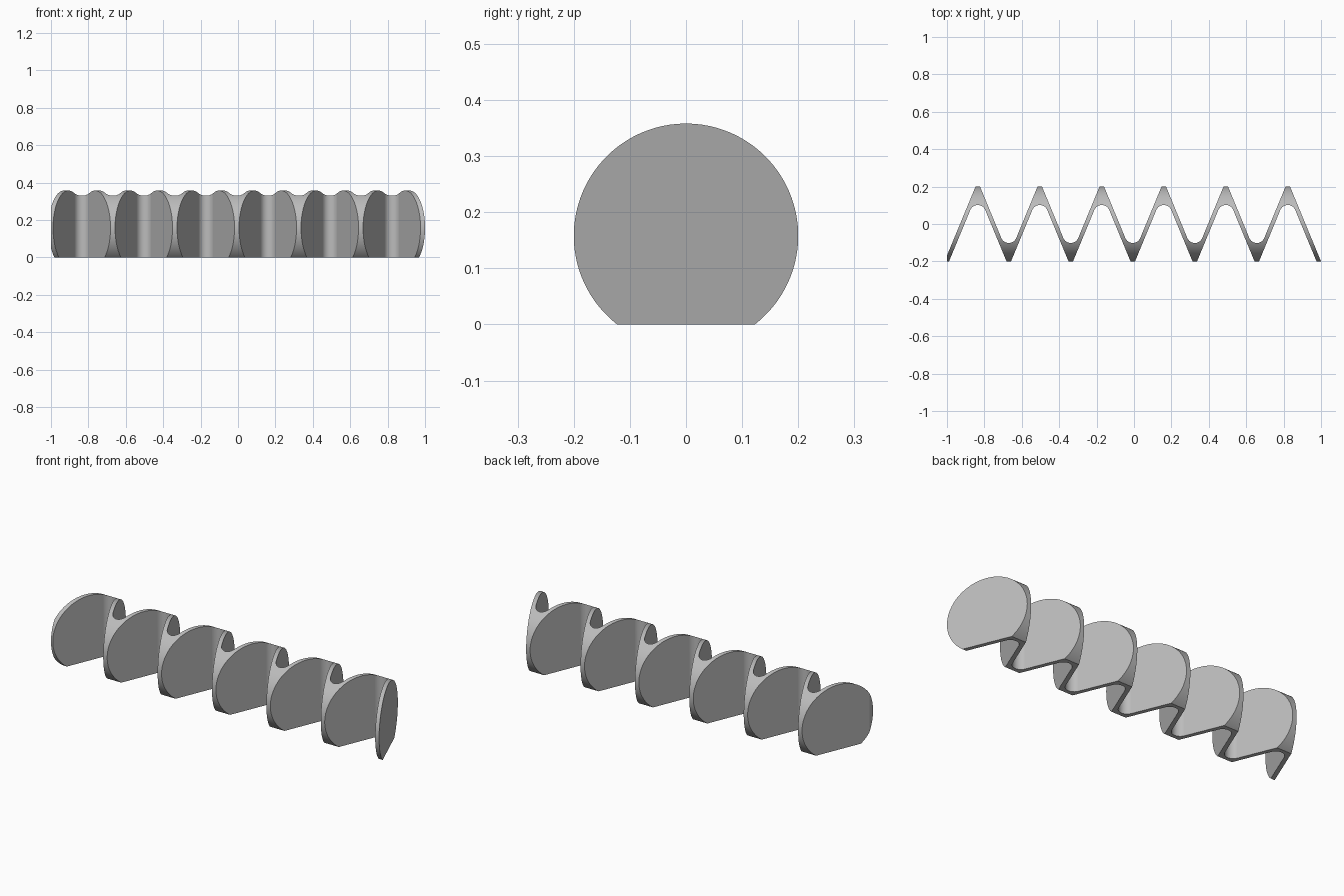
import bpy, bmesh, math
from mathutils import Matrix

cube = bpy.data.objects.get("Cube")
if cube:
    bpy.data.objects.remove(cube, do_unlink=True)

R, AXIS_Z = 0.2, 0.158          # round envelope
STEP, TIP = 0.16575, 0.012      # half pitch, half width of the flat tips
LAST = 0.988                    # x of the last front tip
FOLDS = 12
FILLET = 0.043
HALF = math.atan2(STEP, 2 * R)  # half angle of each fold

grey = bpy.data.materials.new("plain grey")
grey.use_nodes = True
color = (0.5, 0.5, 0.5, 1)
grey.diffuse_color = color
grey.node_tree.nodes["Principled BSDF"].inputs["Base Color"].default_value = color


def add_object(name, bm):
    bmesh.ops.recalc_face_normals(bm, faces=bm.faces)
    mesh = bpy.data.meshes.new(name)
    bm.to_mesh(mesh)
    bm.free()
    mesh.materials.append(grey)
    obj = bpy.data.objects.new(name, mesh)
    bpy.context.collection.objects.link(obj)
    return obj


def chain(side):
    """One edge of the zigzag: flat tips on its own side, round pockets on the other."""
    pts = []
    for i in range(FOLDS + 1):
        x = LAST - (FOLDS - i) * STEP
        tip_side = 1 if i % 2 else -1
        if tip_side == side or i in (0, FOLDS):
            # the end folds are cut short to a single leg
            if tip_side == side:
                pts += [(x - TIP, side * R), (x + TIP, side * R)]
            else:
                pts.append((x + (-TIP if i == 0 else TIP), tip_side * R))
        else:
            apex = R - TIP / math.tan(HALF)
            centre = apex - FILLET / math.sin(HALF)
            span = math.pi / 2 - HALF
            for k in range(13):
                a = -span + 2 * span * k / 12
                pts.append((x + FILLET * math.sin(a),
                            tip_side * (centre + FILLET * math.cos(a))))
    return pts


# Folded band: zigzag outline pulled straight up
back = chain(1)
front = chain(-1)
bm = bmesh.new()
outline = [bm.verts.new((x, y, 0)) for x, y in back + front[::-1]]
bmesh.ops.remove_doubles(bm, verts=outline, dist=1e-5)
face = bm.faces.new([v for v in outline if v.is_valid])
top = bmesh.ops.extrude_face_region(bm, geom=[face])["geom"]
bmesh.ops.translate(bm, vec=(0, 0, 0.5),
                    verts=[g for g in top if isinstance(g, bmesh.types.BMVert)])
band = add_object("zigzag_spring_band", bm)

# Round envelope along the length
bm = bmesh.new()
bmesh.ops.create_cone(bm, cap_ends=True, segments=128, radius1=R, radius2=R, depth=2,
                      matrix=Matrix.Translation((0, 0, AXIS_Z)) @ Matrix.Rotation(math.pi / 2, 4, 'Y'))
envelope = add_object("round_envelope", bm)
envelope.hide_render = True

# Trim the band to the envelope
trim = band.modifiers.new("trim", 'BOOLEAN')
trim.operation = 'INTERSECT'
trim.solver = 'EXACT'
trim.object = envelope
bpy.ops.object.select_all(action='DESELECT')
bpy.context.view_layer.objects.active = band
band.select_set(True)
bpy.ops.object.modifier_apply(modifier="trim")
bpy.data.objects.remove(envelope, do_unlink=True)

# Smooth curves with crisp edges and flat walls
bpy.ops.object.shade_smooth_by_angle(angle=math.radians(20))
normals = band.modifiers.new("flat_walls", 'WEIGHTED_NORMAL')
normals.keep_sharp = True
